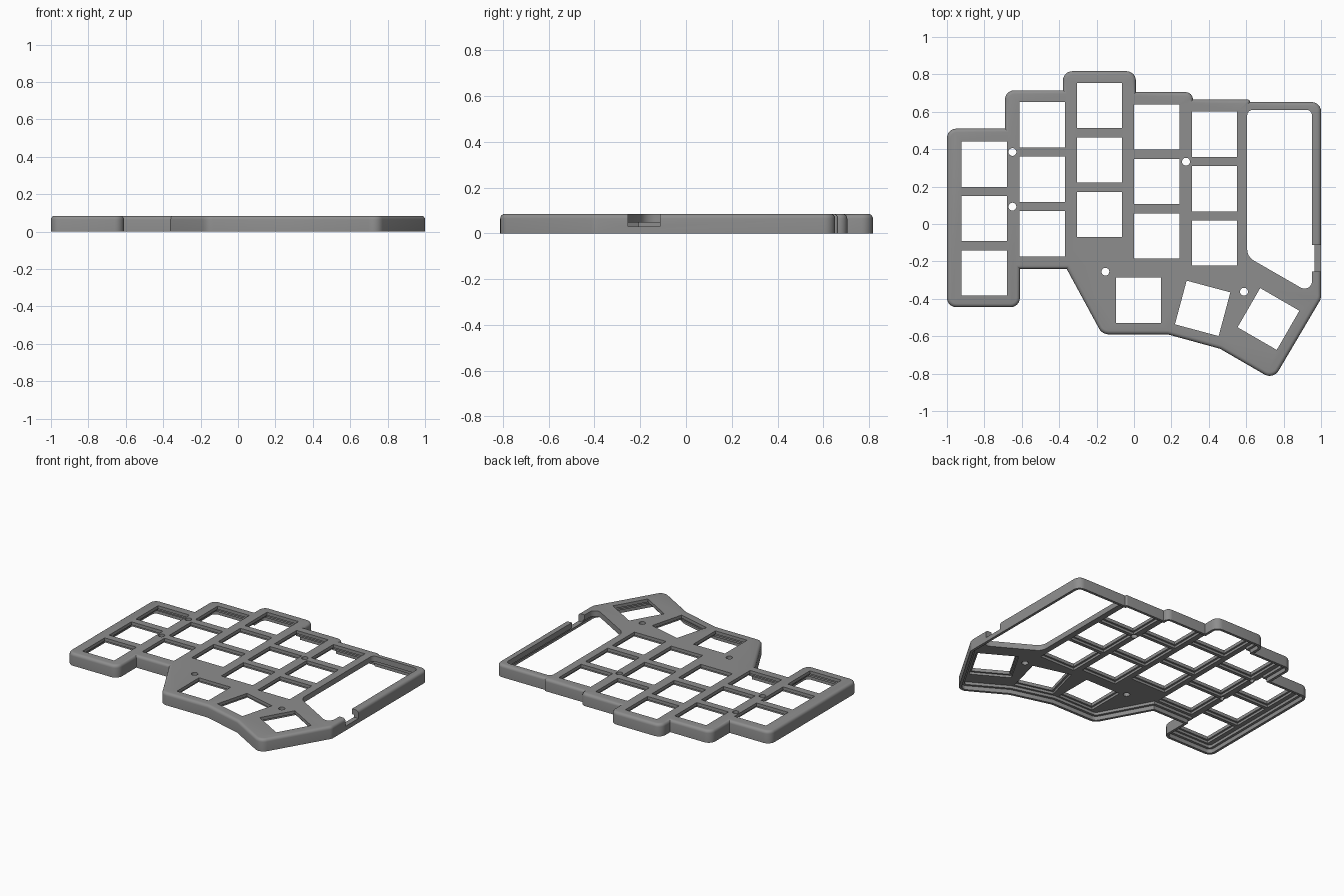
import bpy
import bmesh
import math
from mathutils import Vector, Matrix

if "Cube" in bpy.data.objects:
    bpy.data.objects.remove(bpy.data.objects["Cube"], do_unlink=True)

HEIGHT, FILLET = 0.085, 0.02
PLATE_BOTTOM = 0.047
KEY, PITCH = 0.242, 0.291

# Case outline, counter-clockwise: x, y, corner radius (0 = sharp)
OUTLINE = [
    (-1, -.445, .05), (-.61, -.445, .05), (-.61, -.24, 0), (-.36, -.24, 0),
    (-.17, -.59, .06), (.18, -.59, 0), (.46, -.667, 0), (.745, -.832, .055),
    (1, -.4, .06), (1, .652, .05), (.62, .652, 0), (.62, .665, .012),
    (.315, .665, 0), (.315, .705, .038), (.01, .705, 0), (.01, .817, .05),
    (-.38, .817, .05), (-.38, .715, 0), (-.69, .715, .05), (-.69, .51, 0),
    (-1, .51, .05)]

# Controller window
WINDOW = [(.605, .61, .03), (.605, -.175, .07), (.952, -.375, .04), (.952, .61, .03)][::1]


def ring(points, inset=0.0, segments=6):
    """Inset a polygon and round its corners."""
    result = []
    n = len(points)
    for i, (x, y, radius) in enumerate(points):
        p = Vector((x, y))
        a = (p - Vector(points[i - 1][:2])).normalized()
        b = (Vector(points[(i + 1) % n][:2]) - p).normalized()
        na, nb = Vector((-a.y, a.x)), Vector((-b.y, b.x))
        p = p + (na + nb) * (inset / (1 + na.dot(nb)))
        if radius == 0:
            result.append(p)
            continue
        r = max(radius - inset, 0.004)
        side = 1 if a.x * b.y - a.y * b.x > 0 else -1
        centre = p + (na + nb) * (side * r / (1 + na.dot(nb)))
        turn = a.angle_signed(b)
        for k in range(segments + 1):
            arm = Matrix.Rotation(-turn * k / segments, 2) @ (-na * side * r)
            result.append(centre + arm)
    return result


def loft(name, layers):
    """Solid through matching rings, each given as (ring, z)."""
    bm = bmesh.new()
    rows = [[bm.verts.new((p.x, p.y, z)) for p in pts] for pts, z in layers]
    for low, high in zip(rows, rows[1:]):
        for i in range(len(low)):
            bm.faces.new((low[i - 1], low[i], high[i], high[i - 1]))
    bm.faces.new(rows[0][::-1])
    bm.faces.new(rows[-1])
    return finish(name, bm)


def finish(name, bm):
    bmesh.ops.recalc_face_normals(bm, faces=bm.faces)
    mesh = bpy.data.meshes.new(name)
    bm.to_mesh(mesh)
    bm.free()
    obj = bpy.data.objects.new(name, mesh)
    bpy.context.collection.objects.link(obj)
    return obj


def box(bm, centre, size, angle=0):
    matrix = (Matrix.Translation(centre) @ Matrix.Rotation(math.radians(angle), 4, "Z")
              @ Matrix.Diagonal((*size, 1)))
    bmesh.ops.create_cube(bm, size=1, matrix=matrix)


def key_cutter(name, width, top):
    bm = bmesh.new()
    for x, y, angle in keys:
        box(bm, (x, y, top / 2 - .05), (width, width, top + .1), angle)
    return finish(name, bm)


# Key positions: five columns of three, then three fanned thumb keys
columns = [(-.8, .32), (-.49, .53), (-.185, .633), (.122, .518), (.43, .48)]
keys = [(x, top - PITCH * row, 0) for x, top in columns for row in range(3)]
keys += [(.024, -.408, 0), (.367, -.451, -15), (.719, -.508, -30)]

# Case shell with a rounded upper edge
layers = [(ring(OUTLINE), 0)]
for k in range(5):
    t = math.pi / 2 * k / 4
    layers.append((ring(OUTLINE, FILLET * (1 - math.cos(t))),
                   HEIGHT - FILLET + FILLET * math.sin(t)))
case = loft("keyboard_case", layers)


def cavity(name, inset, top):
    pts = ring(OUTLINE, inset)
    return loft(name, [(pts, -.1), (pts, top)])


# Stepped hollow underneath, key holes with clip recesses, window
window = ring(WINDOW)
cutters = [
    cavity("base_recess", .018, .028),
    cavity("board_recess", .035, PLATE_BOTTOM),
    key_cutter("clip_recesses", KEY + .026, .063),
    key_cutter("key_holes", KEY, .15),
    loft("window_cutter", [(window, -.1), (window, .2)])]

# Screw holes
bm = bmesh.new()
for x, y in [(-.65, .385), (-.65, .093), (.278, .333), (-.153, -.255), (.588, -.362)]:
    bmesh.ops.create_cone(bm, cap_ends=True, segments=24, radius1=.021, radius2=.021,
                          depth=.4, matrix=Matrix.Translation((x, y, 0)))
cutters.append(finish("screw_holes", bm))

# Cable notch in the side wall
bm = bmesh.new()
box(bm, (.98, -.183, .13), (.12, .14, .2))
cutters.append(finish("cable_notch", bm))

bpy.context.view_layer.objects.active = case
for cutter in cutters:
    mod = case.modifiers.new(cutter.name, "BOOLEAN")
    mod.operation = "DIFFERENCE"
    mod.solver = "EXACT"
    mod.object = cutter
    bpy.ops.object.modifier_apply(modifier=mod.name)
    bpy.data.objects.remove(cutter, do_unlink=True)

# Single grey plastic
grey = bpy.data.materials.new("grey_plastic")
grey.use_nodes = True
grey.diffuse_color = (.27, .27, .27, 1)
grey.node_tree.nodes["Principled BSDF"].inputs["Base Color"].default_value = (.27, .27, .27, 1)
case.data.materials.clear()
case.data.materials.append(grey)

bpy.ops.object.select_all(action="DESELECT")
case.select_set(True)
bpy.ops.object.shade_smooth_by_angle(angle=math.radians(32))
